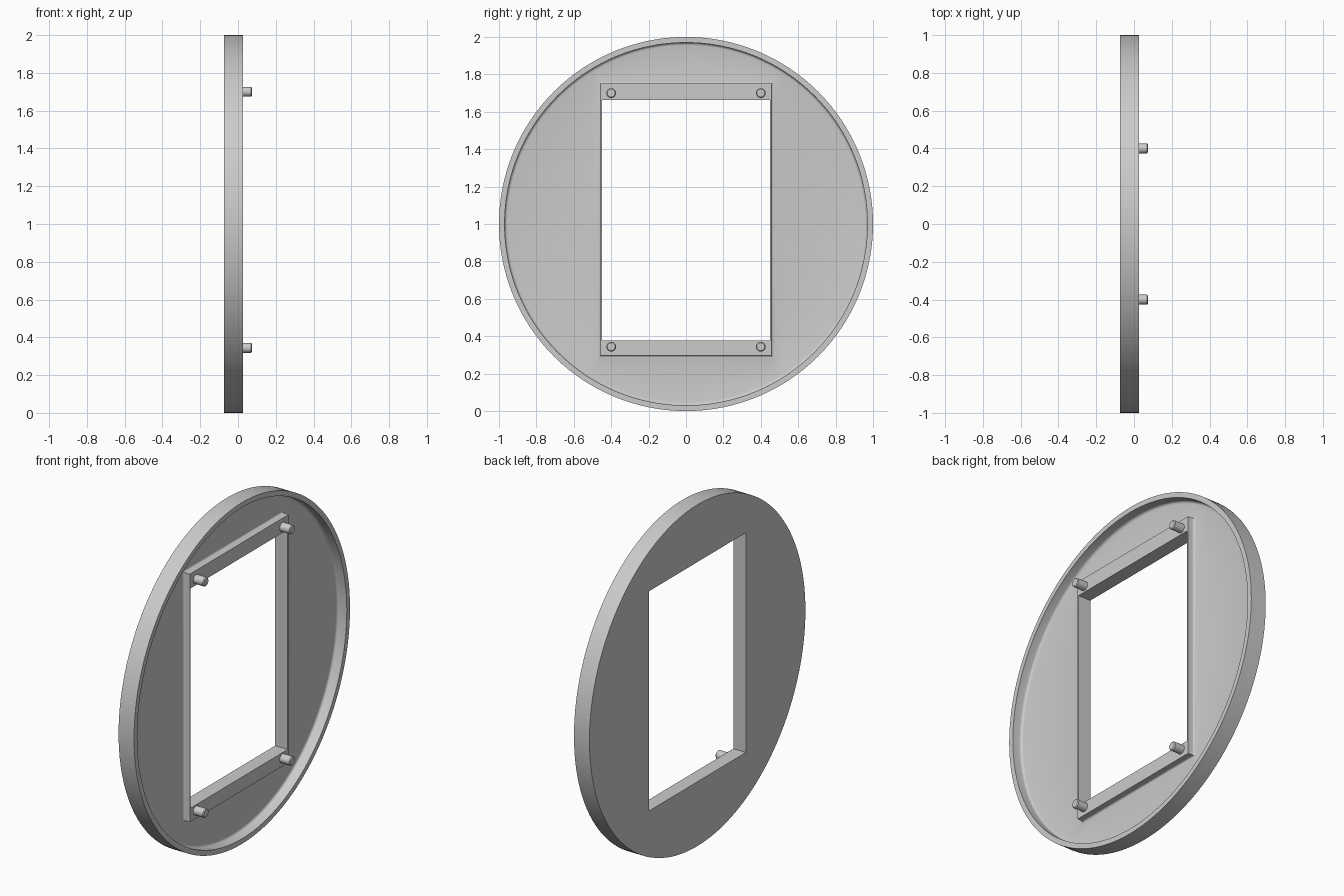
import bpy, bmesh, math
from mathutils import Matrix, Vector

if "Cube" in bpy.data.objects:
    bpy.data.objects.remove(bpy.data.objects["Cube"])

BACK, FLOOR, FRAME, RIM, PEG = -0.074, -0.034, 0.008, 0.026, 0.074
CENTRE = 1.0

grey = bpy.data.materials.new("plain grey")
grey.use_nodes = True
colour = (0.6, 0.6, 0.6, 1)
grey.diffuse_color = colour
grey.node_tree.nodes["Principled BSDF"].inputs["Base Color"].default_value = colour


def add_object(name, bm):
    bmesh.ops.recalc_face_normals(bm, faces=bm.faces)
    mesh = bpy.data.meshes.new(name)
    bm.to_mesh(mesh)
    bm.free()
    obj = bpy.data.objects.new(name, mesh)
    bpy.context.collection.objects.link(obj)
    mesh.materials.append(grey)
    return obj


def lathe(name, profile, y=0, z=CENTRE, steps=128):
    """Spin an (x, radius) profile around an axis along x."""
    bm = bmesh.new()
    verts = [bm.verts.new((x, y, z + r)) for x, r in profile]
    edges = [bm.edges.new(pair) for pair in zip(verts, verts[1:])]
    bmesh.ops.spin(bm, geom=verts + edges, cent=(0, y, z), axis=(1, 0, 0),
                   angle=math.tau, steps=steps)
    bmesh.ops.remove_doubles(bm, verts=bm.verts, dist=1e-5)
    return add_object(name, bm)


def box(name, x0, x1, half_y, z0, z1):
    bm = bmesh.new()
    bmesh.ops.create_cube(bm, size=1)
    for v in bm.verts:
        v.co = Vector(((x0 + x1) / 2 + v.co.x * (x1 - x0), v.co.y * 2 * half_y,
                       (z0 + z1) / 2 + v.co.z * (z1 - z0)))
    return add_object(name, bm)


def boolean(target, tool, operation):
    mod = target.modifiers.new(operation.lower(), "BOOLEAN")
    mod.operation, mod.object, mod.solver = operation, tool, "EXACT"
    tool.hide_render = True
    tool.hide_set(True)


def fillet(radius, steps=4):
    """Concave quarter round as (outward, height) offsets, from wall to floor."""
    for i in range(steps + 1):
        a = i / steps * math.pi / 2
        yield radius * (1 - math.cos(a)), radius * (1 - math.sin(a))


# Round plate with raised rim and rounded inner corner
profile = [(BACK, 0), (BACK, 1), (RIM, 1), (RIM, 0.97)]
profile += [(FLOOR + h, 0.97 - out) for out, h in fillet(0.015)]
profile.append((FLOOR, 0))
plate = lathe("round_plate", profile)

# Raised frame that flares into the plate floor
bm = bmesh.new()
sections = [(0, FRAME)] + [(out, FLOOR + h) for out, h in fillet(0.012)]
sections.append((0.012, FLOOR - 0.02))
rings = []
for out, x in sections:
    y, z0, z1 = 0.457 + out, 0.297 - out, 1.75 + out
    rings.append([bm.verts.new((x, *p)) for p in ((-y, z0), (y, z0), (y, z1), (-y, z1))])
for a, b in zip(rings, rings[1:]):
    for i in range(4):
        j = (i + 1) % 4
        bm.faces.new((a[i], a[j], b[j], b[i]))
bm.faces.new(rings[0])
bm.faces.new(rings[-1])
frame = add_object("raised_frame", bm)

# Rectangular opening through plate and frame
opening = box("opening_cutter", -0.2, 0.2, 0.449, 0.377, 1.664)
boolean(plate, frame, "UNION")
boolean(plate, opening, "DIFFERENCE")

# Bake the booleans so the helpers can go
bpy.context.view_layer.update()
baked = bpy.data.meshes.new_from_object(
    plate.evaluated_get(bpy.context.evaluated_depsgraph_get()))
plate.modifiers.clear()
plate.data = baked
for helper in (frame, opening):
    bpy.data.objects.remove(helper)

# Four pegs near the frame corners
parts = [plate]
for side, y in (("right", -0.4), ("left", 0.4)):
    for level, z in (("lower", 0.344), ("upper", 1.7)):
        parts.append(lathe(f"{level}_{side}_peg", [
            (FRAME - 0.02, 0), (FRAME - 0.02, 0.026), (PEG - 0.005, 0.026),
            (PEG, 0.021), (PEG, 0)], y, z, 24))

bpy.ops.object.select_all(action="DESELECT")
for obj in parts:
    obj.select_set(True)
bpy.context.view_layer.objects.active = plate
bpy.ops.object.shade_smooth_by_angle(angle=math.radians(35))
